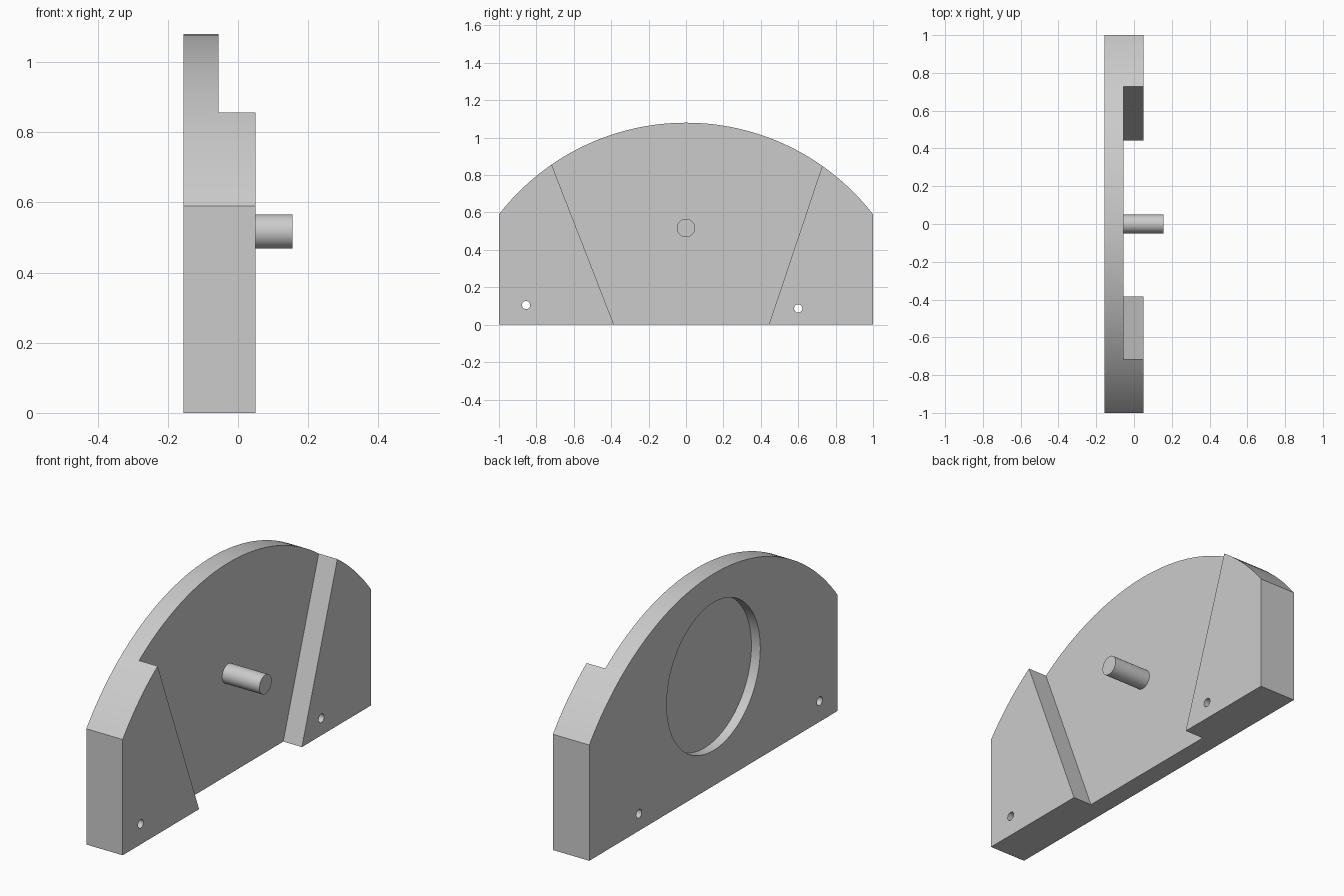
import bpy, bmesh, math

if "Cube" in bpy.data.objects:
    bpy.data.objects.remove(bpy.data.objects["Cube"], do_unlink=True)

BACK, STEP, FACE, PIN_END = -0.155, -0.055, 0.05, 0.155
TOP, SHOULDER = 1.08, 0.59

grey = bpy.data.materials.new("plain grey")
grey.use_nodes = True
colour = (0.6, 0.6, 0.6, 1)
grey.diffuse_color = colour
grey.node_tree.nodes["Principled BSDF"].inputs["Base Color"].default_value = colour


def prism(name, outline, x0, x1):
    """Extrude a (y, z) outline along x."""
    bm = bmesh.new()
    base = bm.faces.new([bm.verts.new((x0, y, z)) for y, z in outline])
    grown = bmesh.ops.extrude_face_region(bm, geom=[base])["geom"]
    verts = [v for v in grown if isinstance(v, bmesh.types.BMVert)]
    bmesh.ops.translate(bm, verts=verts, vec=(x1 - x0, 0, 0))
    bmesh.ops.recalc_face_normals(bm, faces=bm.faces)
    mesh = bpy.data.meshes.new(name)
    bm.to_mesh(mesh)
    bm.free()
    mesh.materials.append(grey)
    obj = bpy.data.objects.new(name, mesh)
    bpy.context.collection.objects.link(obj)
    return obj


def circle(y, z, r, n):
    return [(y + r * math.cos(2 * math.pi * i / n),
             z + r * math.sin(2 * math.pi * i / n)) for i in range(n)]


def activate(obj):
    bpy.ops.object.select_all(action="DESELECT")
    obj.select_set(True)
    bpy.context.view_layer.objects.active = obj


def cut(obj, cutter):
    mod = obj.modifiers.new("cut", "BOOLEAN")
    mod.operation, mod.solver, mod.object = "DIFFERENCE", "EXACT", cutter
    activate(obj)
    bpy.ops.object.modifier_apply(modifier=mod.name)
    bpy.data.objects.remove(cutter, do_unlink=True)


# Arched plate: straight sides under a circular arc
rise = TOP - SHOULDER
radius = (1 + rise * rise) / (2 * rise)
half = math.asin(1 / radius)
steps = 64
arc = []
for i in range(steps + 1):
    a = half * (1 - 2 * i / steps)
    arc.append((radius * math.sin(a), TOP - radius + radius * math.cos(a)))
body = prism("arched_plate", [(-1, 0), (1, 0)] + arc, BACK, FACE)

# Flared channel across the face, its walls extended past top and bottom
def wall(y0, y1, z1, z):
    return (y0 + (y1 - y0) * z / z1, z)

channel = [wall(-0.385, -0.717, 0.853, -0.1), wall(0.443, 0.728, 0.848, -0.1),
           wall(0.443, 0.728, 0.848, 1.3), wall(-0.385, -0.717, 0.853, 1.3)]
cut(body, prism("channel_cutter", channel, STEP, FACE + 0.1))

# Round recess in the back
cut(body, prism("recess_cutter", circle(0, 0.557, 0.377, 64), BACK - 0.1, BACK + 0.05))

# Two mounting holes
for y, z in ((-0.855, 0.105), (0.6, 0.087)):
    cut(body, prism("hole_cutter", circle(y, z, 0.022, 24), BACK - 0.1, FACE + 0.1))

# Pin standing on the channel floor
pin = prism("pin", circle(0, 0.517, 0.049, 32), STEP - 0.01, PIN_END)

for obj in (body, pin):
    activate(obj)
    bpy.ops.object.shade_smooth_by_angle(angle=math.radians(30))
